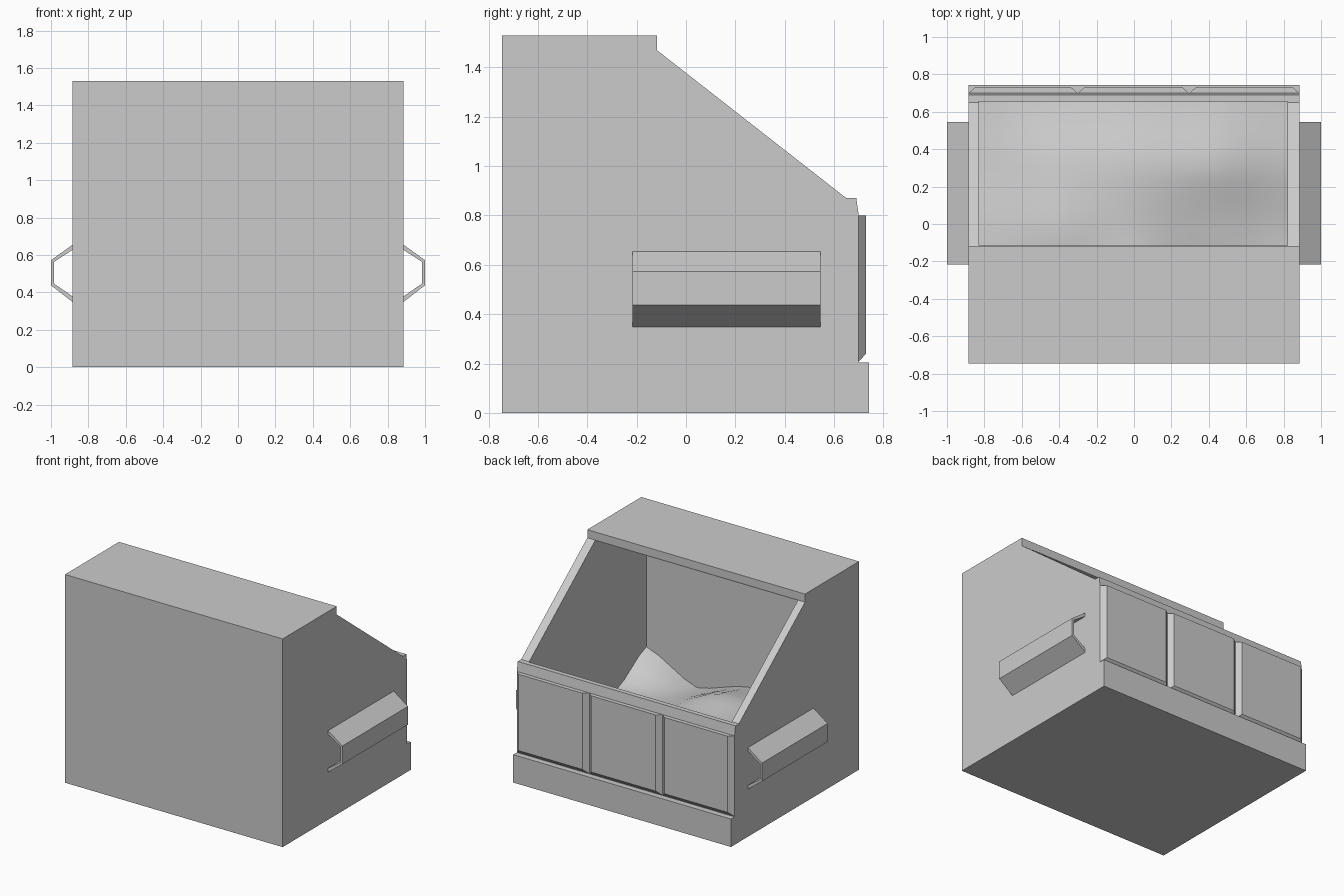
import bpy, bmesh, math

if "Cube" in bpy.data.objects:
    bpy.data.objects.remove(bpy.data.objects["Cube"])

grey = bpy.data.materials.new("container grey")
grey.diffuse_color = (0.6, 0.6, 0.6, 1)
grey.use_nodes = True
grey.node_tree.nodes["Principled BSDF"].inputs["Base Color"].default_value = grey.diffuse_color


def prism(name, profile, axis, lo, hi):
    """Extrude a closed 2D profile: axis 'x' takes (y, z), 'y' takes (x, z)."""
    bm = bmesh.new()
    put = (lambda p, d: (d, p[0], p[1])) if axis == "x" else (lambda p, d: (p[0], d, p[1]))
    a = [bm.verts.new(put(p, lo)) for p in profile]
    b = [bm.verts.new(put(p, hi)) for p in profile]
    n = len(profile)
    bm.faces.new(a)
    bm.faces.new(b)
    for i in range(n):
        j = (i + 1) % n
        bm.faces.new((a[i], a[j], b[j], b[i]))
    return finish(name, bm)


def finish(name, bm):
    bmesh.ops.recalc_face_normals(bm, faces=bm.faces[:])
    mesh = bpy.data.meshes.new(name)
    bm.to_mesh(mesh)
    bm.free()
    mesh.materials.append(grey)
    obj = bpy.data.objects.new(name, mesh)
    bpy.context.collection.objects.link(obj)
    return obj


# Hollow container body with sloping open mouth
body = prism("container_body", [
    (-0.745, 0), (0.742, 0), (0.742, 0.205), (0.70, 0.205), (0.70, 0.80), (0.69, 0.87),
    (0.65, 0.87), (-0.118, 1.47), (-0.118, 1.53), (-0.745, 1.53)], "x", -0.885, 0.885)
cavity = prism("cavity_cutter", [
    (-0.71, 0.12), (0.655, 0.12), (0.655, 0.98), (0.05, 1.468), (-0.71, 1.468)],
    "x", -0.828, 0.82)
cavity.hide_render = True
cavity.hide_viewport = True
cut = body.modifiers.new("hollow", "BOOLEAN")
cut.operation = "DIFFERENCE"
cut.solver = "EXACT"
cut.object = cavity

# Three raised panels across the back, with chamfered sides and bottom
edges = [-0.885, -0.30, 0.295, 0.885]
for i in range(3):
    x0, x1 = edges[i], edges[i + 1]
    bm = bmesh.new()
    inner = [bm.verts.new(c) for c in [
        (x0, 0.699, 0.207), (x1, 0.699, 0.207), (x1, 0.699, 0.80), (x0, 0.699, 0.80)]]
    outer = [bm.verts.new(c) for c in [
        (x0 + 0.035, 0.73, 0.24), (x1 - 0.035, 0.73, 0.24),
        (x1 - 0.035, 0.73, 0.80), (x0 + 0.035, 0.73, 0.80)]]
    bm.faces.new(inner)
    bm.faces.new(outer)
    for k in range(4):
        m = (k + 1) % 4
        bm.faces.new((inner[k], inner[m], outer[m], outer[k]))
    finish(f"back_panel_{i + 1}", bm)

# Open-ended lifting sleeves on both sides
sleeve = [(0.884, 0.655), (1.0, 0.572), (1.0, 0.438), (0.884, 0.348),
          (0.884, 0.378), (0.985, 0.448), (0.985, 0.562), (0.884, 0.628)]
for side, label in ((1, "right"), (-1, "left")):
    prism(f"{label}_lifting_sleeve", [(side * x, z) for x, z in sleeve], "y", -0.217, 0.545)

# Uneven smooth load inside: rows run front to back, columns left to right
heights = [
    [0.40, 0.36, 0.385, 0.27, 0.46],
    [0.36, 0.42, 0.46, 0.30, 0.28],
    [0.34, 0.45, 0.42, 0.34, 0.27],
    [0.30, 0.40, 0.42, 0.40, 0.30],
    [0.28, 0.30, 0.32, 0.30, 0.26]]


def smooth_height(u, v):
    """Cosine blend between the coarse heights."""
    i, j = min(int(u), 3), min(int(v), 3)
    s, t = [(1 - math.cos(math.pi * f)) / 2 * 0.5 + f * 0.5 for f in (u - i, v - j)]
    low = heights[j][i] * (1 - s) + heights[j][i + 1] * s
    high = heights[j + 1][i] * (1 - s) + heights[j + 1][i + 1] * s
    return low * (1 - t) + high * t


bm = bmesh.new()
N = 16
grid = [[bm.verts.new((-0.828 + 1.648 * i / N, -0.71 + 1.365 * j / N,
                       smooth_height(4 * i / N, 4 * j / N)))
         for i in range(N + 1)] for j in range(N + 1)]
for j in range(N):
    for i in range(N):
        f = bm.faces.new((grid[j][i], grid[j][i + 1], grid[j + 1][i + 1], grid[j + 1][i]))
        f.smooth = True
finish("load_surface", bm)
